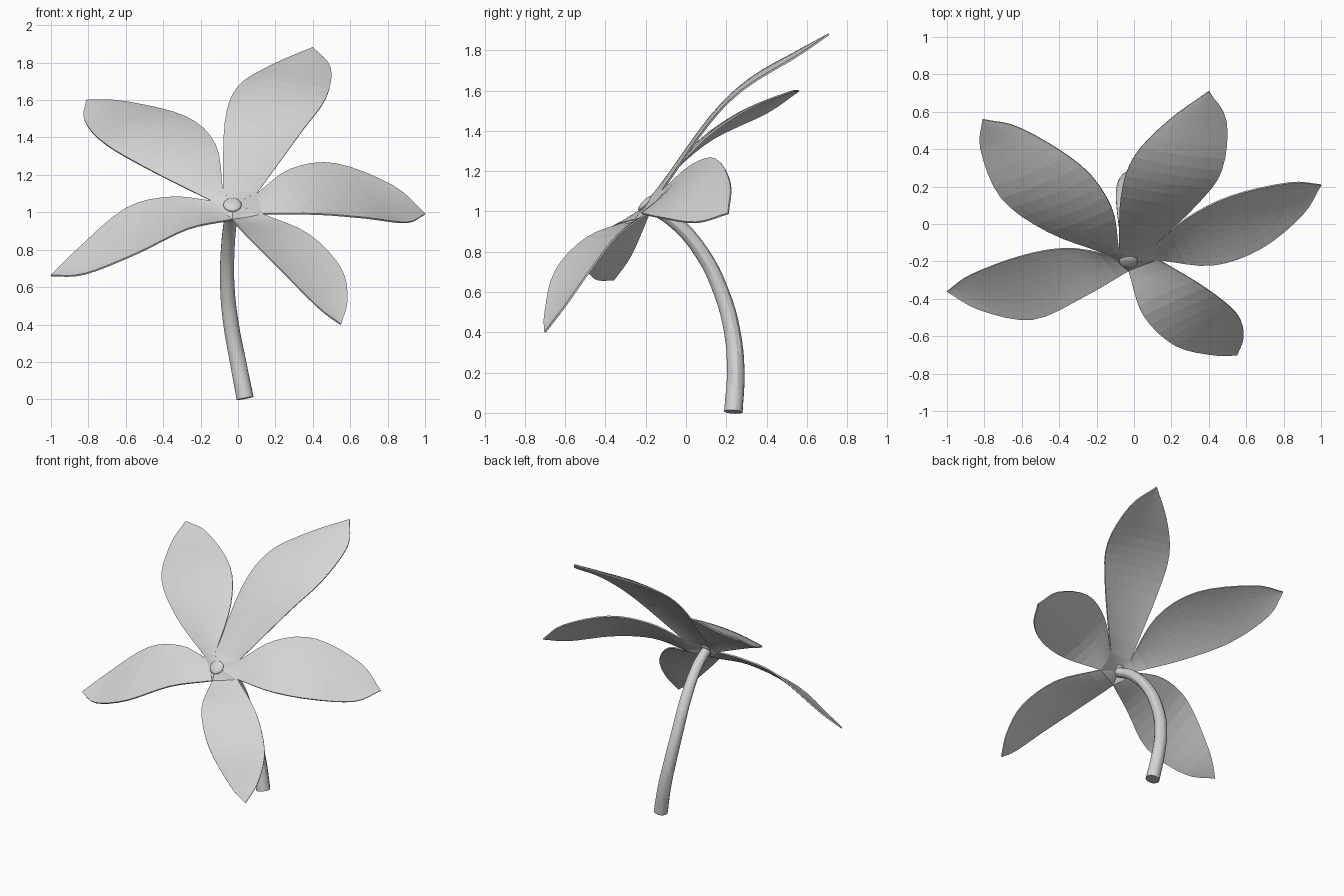
import bpy
import bmesh
from mathutils import Vector

if "Cube" in bpy.data.objects:
    bpy.data.objects.remove(bpy.data.objects["Cube"], do_unlink=True)

# One plain grey for the whole flower
grey = bpy.data.materials.new("light_grey")
grey.use_nodes = True
grey.diffuse_color = (0.66, 0.66, 0.66, 1)
grey.node_tree.nodes["Principled BSDF"].inputs["Base Color"].default_value = grey.diffuse_color

CENTRE = Vector((-0.03, -0.2, 1.04))
FACING = Vector((0, -0.7, 0.7)).normalized()
STEPS = 4      # rows between two control points
ACROSS = 8     # faces across a petal


def spline(points):
    """Sample a smooth curve that passes through all the points."""
    first = points[0] * 2 - points[1]
    last = points[-1] * 2 - points[-2]
    knots = [first] + points + [last]
    samples = []
    for a, b, c, d in zip(knots, knots[1:], knots[2:], knots[3:]):
        for step in range(STEPS):
            t = step / STEPS
            samples.append(b + (c - a) * (t / 2)
                           + (a * 2 - b * 5 + c * 4 - d) * (t * t / 2)
                           + (b * 3 - a - c * 3 + d) * (t ** 3 / 2))
    return samples + [points[-1]]


def make_petal(name, cup, edge_one, edge_two, tip):
    """Loft a blade between two edge curves; cup is its hollow relative to its width."""
    sides = []
    for edge in (edge_one, edge_two):
        sides.append([CENTRE] + spline([Vector(p) for p in edge] + [Vector(tip)]))
    spine = [(a + b) / 2 for a, b in zip(*sides)]

    bm = bmesh.new()
    rows = []
    for i, (a, b) in enumerate(zip(*sides)):
        along = spine[min(i + 1, len(spine) - 1)] - spine[max(i - 1, 0)]
        normal = along.cross(b - a)
        if normal.length > 0:
            normal.normalize()
        if normal.dot(FACING) < 0:
            normal.negate()
        depth = (b - a).length * cup
        row = []
        for j in range(ACROSS + 1):
            u = j / ACROSS
            hollow = 4 * u * (1 - u) * depth
            row.append(bm.verts.new(a.lerp(b, u) - normal * hollow))
        rows.append(row)
    for low, high in zip(rows, rows[1:]):
        for j in range(ACROSS):
            bm.faces.new((low[j], low[j + 1], high[j + 1], high[j]))
    bmesh.ops.remove_doubles(bm, verts=bm.verts, dist=0.0005)
    bmesh.ops.recalc_face_normals(bm, faces=bm.faces)

    mesh = bpy.data.meshes.new(name)
    bm.to_mesh(mesh)
    bm.free()
    mesh.materials.append(grey)
    petal = bpy.data.objects.new(name, mesh)
    bpy.context.collection.objects.link(petal)
    solid = petal.modifiers.new("thickness", "SOLIDIFY")
    solid.thickness = 0.009
    solid.offset = 0


# Notches between neighbouring petals
notch_top = (-0.08, -0.14, 1.11)
notch_right = (0.1, -0.12, 1.1)
notch_low_right = (0.13, -0.19, 0.99)
notch_bottom = (-0.03, -0.25, 0.96)
notch_left = (-0.14, -0.16, 1.06)

# Petals: the upper two arch slightly outwards, the others are hollow
make_petal("upper_left_petal", -0.04,
           [notch_top, (-0.07, 0.15, 1.48), (0, 0.36, 1.67), (0.18, 0.55, 1.785)],
           [notch_right, (0.34, 0.11, 1.43), (0.47, 0.29, 1.61), (0.495, 0.55, 1.77)],
           (0.4, 0.71, 1.88))
make_petal("upper_right_petal", -0.04,
           [notch_top, (-0.12, 0.09, 1.36), (-0.28, 0.31, 1.51), (-0.6, 0.51, 1.59)],
           [notch_left, (-0.46, -0.04, 1.22), (-0.71, 0.14, 1.365), (-0.82, 0.4, 1.49)],
           (-0.81, 0.56, 1.6))
make_petal("side_left_petal", 0.04,
           [notch_right, (0.28, 0.03, 1.23), (0.52, 0.15, 1.26), (0.83, 0.22, 1.14)],
           [notch_low_right, (0.42, -0.22, 0.99), (0.68, -0.13, 0.97), (0.9, 0.05, 0.945)],
           (1, 0.21, 0.99))
make_petal("lower_left_petal", 0.03,
           [notch_low_right, (0.38, -0.34, 0.88), (0.55, -0.48, 0.7), (0.585, -0.6, 0.53)],
           [notch_bottom, (0.05, -0.49, 0.87), (0.22, -0.65, 0.7), (0.43, -0.7, 0.49)],
           (0.55, -0.7, 0.4))
make_petal("side_right_petal", 0.03,
           [notch_left, (-0.36, -0.13, 1.08), (-0.6, -0.17, 1.02), (-0.87, -0.27, 0.79)],
           [notch_bottom, (-0.27, -0.39, 0.91), (-0.54, -0.51, 0.78), (-0.82, -0.46, 0.67)],
           (-1, -0.36, 0.66))

# Small low button in the middle of the flower
bpy.ops.mesh.primitive_uv_sphere_add(segments=12, ring_count=8, radius=0.05,
                                     location=CENTRE)
button = bpy.context.object
button.name = "flower_centre"
button.scale.z = 0.35
button.rotation_euler = FACING.to_track_quat("Z", "Y").to_euler()
button.data.materials.append(grey)
bpy.ops.object.shade_smooth_by_angle()

# Curved stem, thinner towards the flower
path = [(0.038, 0.235, 0.005), (0, 0.247, 0.2), (-0.037, 0.23, 0.4),
        (-0.057, 0.175, 0.6), (-0.055, 0.075, 0.8), (-0.04, -0.07, 0.96),
        CENTRE - FACING * 0.015]
curve = bpy.data.curves.new("stem", "CURVE")
curve.dimensions = "3D"
curve.bevel_depth = 0.047
curve.bevel_resolution = 4
curve.resolution_u = 4
curve.use_fill_caps = True
line = curve.splines.new("BEZIER")
line.bezier_points.add(len(path) - 1)
for i, (knot, place) in enumerate(zip(line.bezier_points, path)):
    knot.co = place
    knot.handle_left_type = knot.handle_right_type = "AUTO"
    knot.radius = 1 - 0.3 * i / (len(path) - 1)
curve.materials.append(grey)
stem = bpy.data.objects.new("stem", curve)
bpy.context.collection.objects.link(stem)
bpy.ops.object.select_all(action="DESELECT")
stem.select_set(True)
bpy.context.view_layer.objects.active = stem
bpy.ops.object.convert(target="MESH")
bpy.ops.object.shade_smooth_by_angle()
